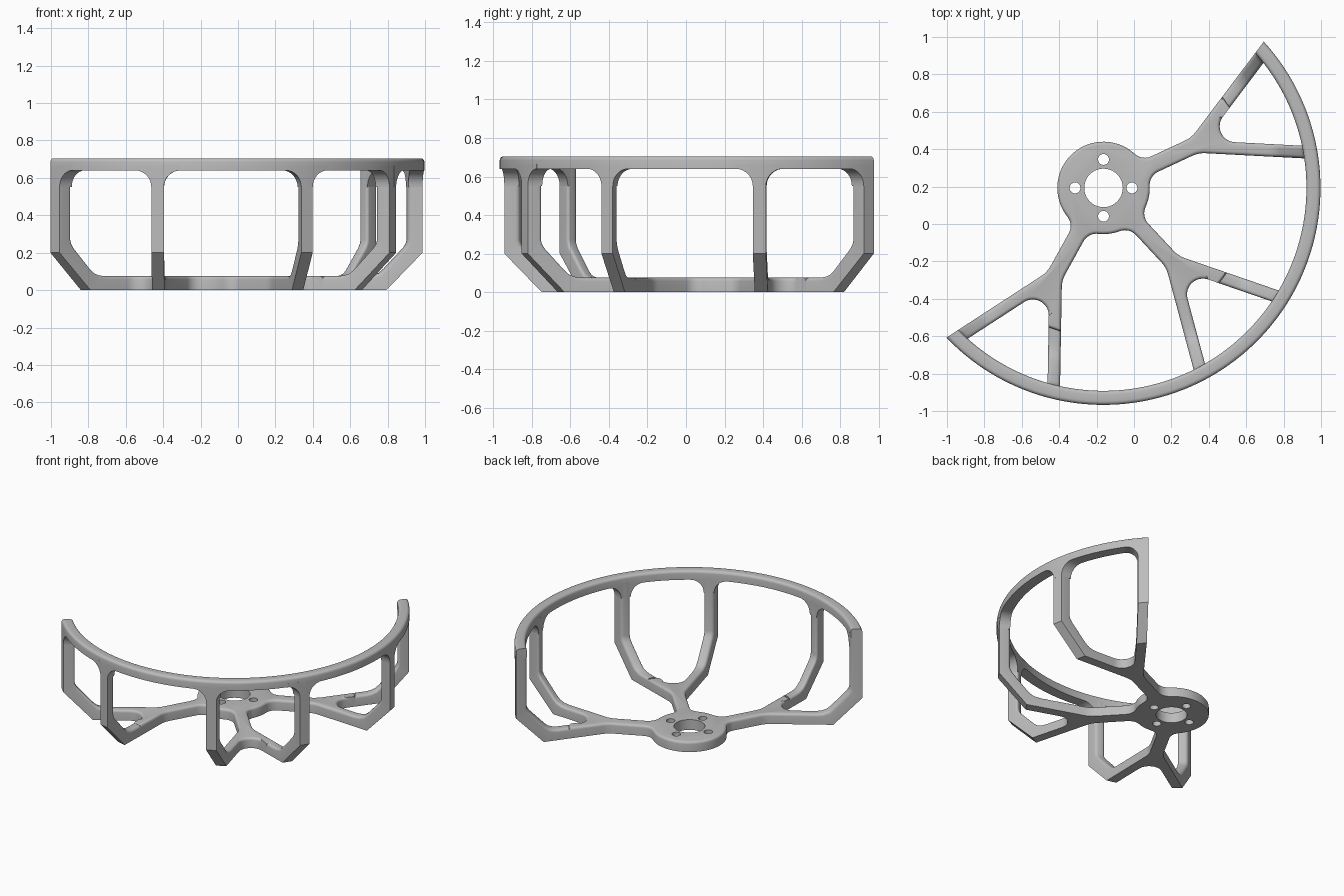
import bpy, bmesh, math
from math import sin, cos, radians, sqrt, atan2, pi
from mathutils import Matrix, Vector

cube = bpy.data.objects.get("Cube")
if cube:
    bpy.data.objects.remove(cube, do_unlink=True)

HUB = Vector((-0.163, 0.193))
AXES = [radians(a) for a in (-119, -47, 25)]
SPREAD = radians(28)            # branch angle from the arm axis
R_IN, R_OUT = 1.085, 1.16       # guard wall
FLOOR, RIM = 0.075, 0.64        # floor thickness, underside of rim
WIDTH, NECK, FORK = 0.067, 0.045, 0.54
R_JOIN, ROUND = 0.80, 0.018

grey = bpy.data.materials.new("light grey")
grey.use_nodes = True
grey.diffuse_color = (0.5, 0.5, 0.5, 1)
grey.node_tree.nodes["Principled BSDF"].inputs["Base Color"].default_value = (0.5, 0.5, 0.5, 1)


def loft(name, loops, rounded=()):
    """Skin equal-length loops, cap both ends, round the listed edges."""
    bm = bmesh.new()
    grid = [[bm.verts.new(p) for p in loop] for loop in loops]
    n = len(grid[0])
    for a, b in zip(grid, grid[1:]):
        for j in range(n):
            k = (j + 1) % n
            bm.faces.new((a[j], a[k], b[k], b[j]))
    bm.faces.new(grid[0][::-1])
    bm.faces.new(grid[-1])
    bmesh.ops.recalc_face_normals(bm, faces=bm.faces[:])
    edges = [bm.edges.get((grid[i][j], grid[i][(j + 1) % n])) for i, j in rounded]
    if edges:
        bmesh.ops.bevel(bm, geom=edges, offset=ROUND, segments=4, profile=0.5,
                        affect='EDGES', clamp_overlap=False)
    mesh = bpy.data.meshes.new(name)
    bm.to_mesh(mesh)
    bm.free()
    mesh.materials.append(grey)
    ob = bpy.data.objects.new(name, mesh)
    bpy.context.collection.objects.link(ob)
    return ob


def arc(cx, cy, r, a0, a1, n):
    return [Vector((cx + r * cos(a0 + (a1 - a0) * i / n),
                    cy + r * sin(a0 + (a1 - a0) * i / n))) for i in range(n + 1)]


def turn(p, axis, side=1):
    """Arm-local point to the hub-centred frame; side=-1 mirrors it."""
    x, y = p[0], p[1] * side
    return Vector((x * cos(axis) - y * sin(axis), x * sin(axis) + y * cos(axis)))


def branch_point(off, r):
    """Point at radius r on a branch side line (off=0 outer, WIDTH inner)."""
    d = Vector((cos(SPREAD), sin(SPREAD)))
    p = Vector((FORK, NECK)) - off * Vector((-d.y, d.x))
    b = p.dot(d)
    return p + d * (-b + sqrt(b * b - p.dot(p) + r * r))


def branch_angle(axis, side, off, r):
    p = branch_point(off, r)
    return axis + side * atan2(p.y, p.x)


def at(theta, r, z):
    return (HUB.x + r * cos(theta), HUB.y + r * sin(theta), z)


# Base plate: hub disc, three necks and forks with blended corners
hub_r, blend, bend, crotch = 0.247, 0.08, 0.15, 0.085
bx = sqrt((hub_r + blend) ** 2 - (NECK + blend) ** 2)
hub_a = atan2(NECK + blend, bx)
half = arc(bx, NECK + blend, blend, pi + hub_a, 1.5 * pi, 8)
half += arc(FORK - bend * math.tan(SPREAD / 2), NECK + bend, bend, 1.5 * pi, 1.5 * pi + SPREAD, 4)
half += [branch_point(0, R_JOIN), branch_point(WIDTH, R_JOIN)]
end_index = len(half) - 2
inner = branch_point(WIDTH, R_JOIN)
fork_x = inner.x - inner.y / math.tan(SPREAD)
half += arc(fork_x + crotch / sin(SPREAD), 0, crotch, pi / 2 + SPREAD, pi, 8)

outline, caps = [], set()
for i, axis in enumerate(AXES):
    start = len(outline)
    outline += [turn(p, axis, -1) for p in half]
    outline += [turn(p, axis) for p in half[-2::-1]]
    caps |= {start + end_index, start + 2 * len(half) - 3 - end_index - 1}
    nxt = AXES[(i + 1) % 3] + (2 * pi if i == 2 else 0)
    a0, a1 = axis + hub_a, nxt - hub_a
    outline += arc(0, 0, hub_r, a0, a1, max(4, int((a1 - a0) / 0.09)))[1:-1]
plate = loft("base_plate",
             [[(HUB.x + p.x, HUB.y + p.y, z) for p in outline] for z in (0, FLOOR)],
             [(1, j) for j in range(len(outline)) if j not in caps])

# Motor hole and four screw holes
bm = bmesh.new()
holes = [(0, 0, 0.103)] + [(0.152 * cos(k * pi / 2), 0.152 * sin(k * pi / 2), 0.029) for k in range(4)]
for x, y, r in holes:
    bmesh.ops.create_cone(bm, cap_ends=True, segments=40, radius1=r, radius2=r, depth=0.4,
                          matrix=Matrix.Translation((HUB.x + x, HUB.y + y, 0.03)))
cut_mesh = bpy.data.meshes.new("hole_cutter")
bm.to_mesh(cut_mesh)
bm.free()
cutter = bpy.data.objects.new("hole_cutter", cut_mesh)
cutter.hide_render = True
bpy.context.collection.objects.link(cutter)
mod = plate.modifiers.new("holes", 'BOOLEAN')
mod.operation, mod.solver, mod.object = 'DIFFERENCE', 'EXACT', cutter
bpy.context.view_layer.objects.active = plate
bpy.ops.object.modifier_apply(modifier=mod.name)
bpy.data.objects.remove(cutter, do_unlink=True)

# Bent legs and the curved gussets where they meet the rim
outer_side = [(R_JOIN, 0), (0.97, 0), (R_OUT, 0.2), (R_OUT, RIM + 0.02)]
inner_side = [(R_IN, RIM + 0.02), (R_IN, 0.27), (1.08, 0.25), (1.067, 0.228), (0.965, 0.115),
              (0.938, 0.091), (0.905, 0.079), (0.87, FLOOR), (R_JOIN, FLOOR)]
profile = outer_side + inner_side
GUSSET = 0.09
for i, axis in enumerate(AXES):
    for side in (-1, 1):
        tag = f"{i + 1}_{'a' if side < 0 else 'b'}"
        loops = [[at(branch_angle(axis, side, off, r), r, z) for r, z in profile]
                 for off in (0, WIDTH)]
        first = len(outer_side)
        loft("leg_" + tag, loops,
             [(k, j) for k in (0, 1) for j in range(first, len(profile) - 1)])
        for off, way, label in ((0, side, "outer"), (WIDTH, -side, "inner")):
            if off == 0 and (i, side) in ((0, -1), (2, 1)):
                continue            # free ends of the guard
            steps = [(-0.025, RIM - GUSSET)]
            for k in range(9):
                a = k / 8 * pi / 2
                steps.append((GUSSET * (1 - cos(a)), RIM - GUSSET * (1 - sin(a))))
            loft(f"gusset_{label}_{tag}",
                 [[at(branch_angle(axis, side, off, r) + way * u / r, r, z)
                   for r, z in ((R_IN, zb), (R_OUT, zb), (R_OUT, RIM + 0.025), (R_IN, RIM + 0.025))]
                  for u, zb in steps])

# Rim: half-circle band with rounded top edges
top, e = 0.705, 0.02
section = [Vector((R_IN, RIM)), Vector((R_OUT, RIM))]
section += arc(R_OUT - e, top - e, e, 0, pi / 2, 4)
section += arc(R_IN + e, top - e, e, pi / 2, pi, 4)
loops = []
for k in range(97):
    f = k / 96
    loops.append([at((1 - f) * branch_angle(AXES[0], -1, 0, r) + f * branch_angle(AXES[2], 1, 0, r), r, z)
                  for r, z in section])
loft("guard_rim", loops)

# Smooth rounded surfaces, keep hard edges
bpy.ops.object.select_all(action='DESELECT')
for ob in bpy.context.collection.objects:
    if ob.type == 'MESH' and ob.data.materials and ob.data.materials[0] == grey:
        ob.select_set(True)
bpy.context.view_layer.objects.active = plate
bpy.ops.object.shade_smooth_by_angle(angle=radians(35))
